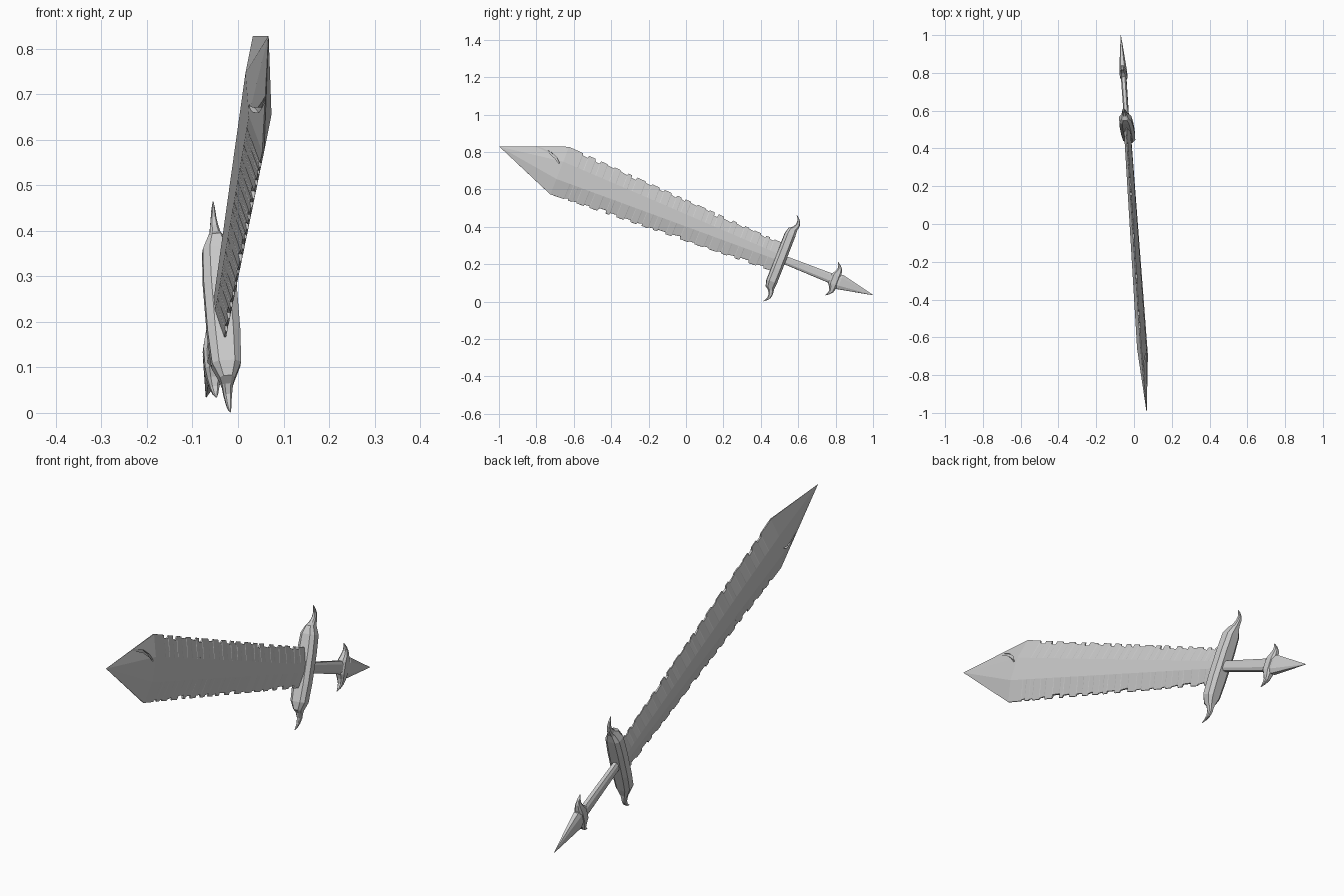
import bpy, bmesh, random
from mathutils import Vector

if "Cube" in bpy.data.objects:
    bpy.data.objects.remove(bpy.data.objects["Cube"])

random.seed(7)

# Sword frame: s runs pommel to tip, w across the blade, t through its thickness
P0 = Vector((-0.07, 1.0, 0.035))
D = Vector((0.0637, -0.929, 0.369)).normalized()
N = Vector((-0.076, 0.369, 0.929))
N = (N - D * N.dot(D)).normalized()
T = N.cross(D)


def world(p):
    return P0 + D * p[0] + N * p[1] + T * p[2]


def loft(name, rings):
    """Skin a list of equal-sized rings given in sword coordinates."""
    bm = bmesh.new()
    loops = [[bm.verts.new(world(p)) for p in r] for r in rings]
    k = len(loops[0])
    for a, b in zip(loops, loops[1:]):
        for i in range(k):
            j = (i + 1) % k
            bm.faces.new((a[i], a[j], b[j], b[i]))
    bm.faces.new(loops[0])
    bm.faces.new(loops[-1])
    bmesh.ops.recalc_face_normals(bm, faces=bm.faces[:])
    me = bpy.data.meshes.new(name)
    bm.to_mesh(me)
    bm.free()
    ob = bpy.data.objects.new(name, me)
    bpy.context.collection.objects.link(ob)
    return ob


def octagon(a, b, c=0.55):
    return [(a, b * c), (a * c, b), (-a * c, b), (-a, b * c),
            (-a, -b * c), (-a * c, -b), (a * c, -b), (a, -b * c)]


def along_blade(name, stations):
    """stations: s, half width, half thickness"""
    return loft(name, [[(s, u, v) for u, v in octagon(a, b)] for s, a, b in stations])


def crosspiece(name, half):
    """half: w, centre s, half length in s, half thickness; mirrored across the blade"""
    full = [(-w, s, a, b) for w, s, a, b in reversed(half)] + half
    return loft(name, [[(s + u, w, v) for u, v in octagon(a, b)] for w, s, a, b in full])


# Blade: hexagonal section with chipped edges
S0, S1, TIP = 0.54, 1.807, 2.152


def lerp(a, b, f):
    return a + (b - a) * f


def chipped_edge():
    pts, s = [(S0, 0.0)], 0.60
    while s < S1 - 0.07:
        depth = random.uniform(0.006, 0.018)
        length = random.uniform(0.02, 0.05)
        pts += [(s, 0.0), (s + 0.003, depth),
                (s + length, depth * random.uniform(0.5, 1.0)), (s + length + 0.003, 0.0)]
        s += length + random.uniform(0.02, 0.055)
    return pts + [(S1, 0.0)]


def chip_at(pts, s):
    for (a, da), (b, db) in zip(pts, pts[1:]):
        if a <= s <= b:
            return lerp(da, db, (s - a) / (b - a))
    return 0.0


upper, lower = chipped_edge(), chipped_edge()
rings = []
for s in sorted({round(p[0], 5) for p in upper + lower}):
    f = (s - S0) / (S1 - S0)
    W, r, h = lerp(0.08, 0.137, f), lerp(0.016, 0.05, f), lerp(0.017, 0.025, f)
    wu, wl = W - chip_at(upper, s), W - chip_at(lower, s)
    eu = max(0.002, h * (W - wu) / (W - r))
    el = max(0.002, h * (W - wl) / (W - r))
    rings.append([(s, wu, eu), (s, r, h), (s, -r, h), (s, -wl, el),
                  (s, -wl, -el), (s, -r, -h), (s, r, -h), (s, wu, -eu)])
rings.append([(TIP, p[1] * 0.006, p[2] * 0.02) for p in rings[-1]])
blade = loft("blade", rings)

# Crack grooves near the tip, one on each side
path = [(2.0, 0.074, 0.001, 0.002), (1.94, 0.074, 0.002, 0.004), (1.889, 0.070, 0.003, 0.005),
        (1.85, 0.054, 0.007, 0.005), (1.823, 0.033, 0.014, 0.002)]
for side, sign in (("right", 1), ("left", -1)):
    cutter = loft("crack_cutter_" + side,
                  [[(s - g * 0.5, sign * (w + g), sign * z), (s + g * 0.5, sign * (w - g), sign * z),
                    (s + g * 0.5, sign * (w - g), sign * 0.05), (s - g * 0.5, sign * (w + g), sign * 0.05)]
                   for s, w, z, g in path])
    cutter.hide_render = True
    cutter.hide_viewport = True
    cutter.display_type = 'WIRE'
    mod = blade.modifiers.new("crack_" + side, 'BOOLEAN')
    mod.operation = 'DIFFERENCE'
    mod.solver = 'EXACT'
    mod.object = cutter

# Crossguard with curled horns
crosspiece("crossguard", [
    (0.06, 0.532, 0.029, 0.036), (0.135, 0.532, 0.029, 0.032), (0.168, 0.529, 0.024, 0.017),
    (0.180, 0.519, 0.016, 0.012), (0.200, 0.512, 0.011, 0.009), (0.220, 0.514, 0.008, 0.006),
    (0.236, 0.524, 0.005, 0.004), (0.249, 0.537, 0.001, 0.001)])

# Grip
along_blade("grip", [(0.19, 0.028, 0.015), (0.26, 0.026, 0.014), (0.53, 0.021, 0.013)])

# Pommel collar with small horns
crosspiece("pommel_collar", [
    (0.025, 0.222, 0.027, 0.019), (0.045, 0.217, 0.018, 0.015), (0.065, 0.216, 0.012, 0.010),
    (0.082, 0.225, 0.007, 0.006), (0.096, 0.239, 0.001, 0.001)])

# Pommel spike
along_blade("pommel_spike", [(0.0, 0.001, 0.001), (0.19, 0.041, 0.018), (0.215, 0.030, 0.016)])
